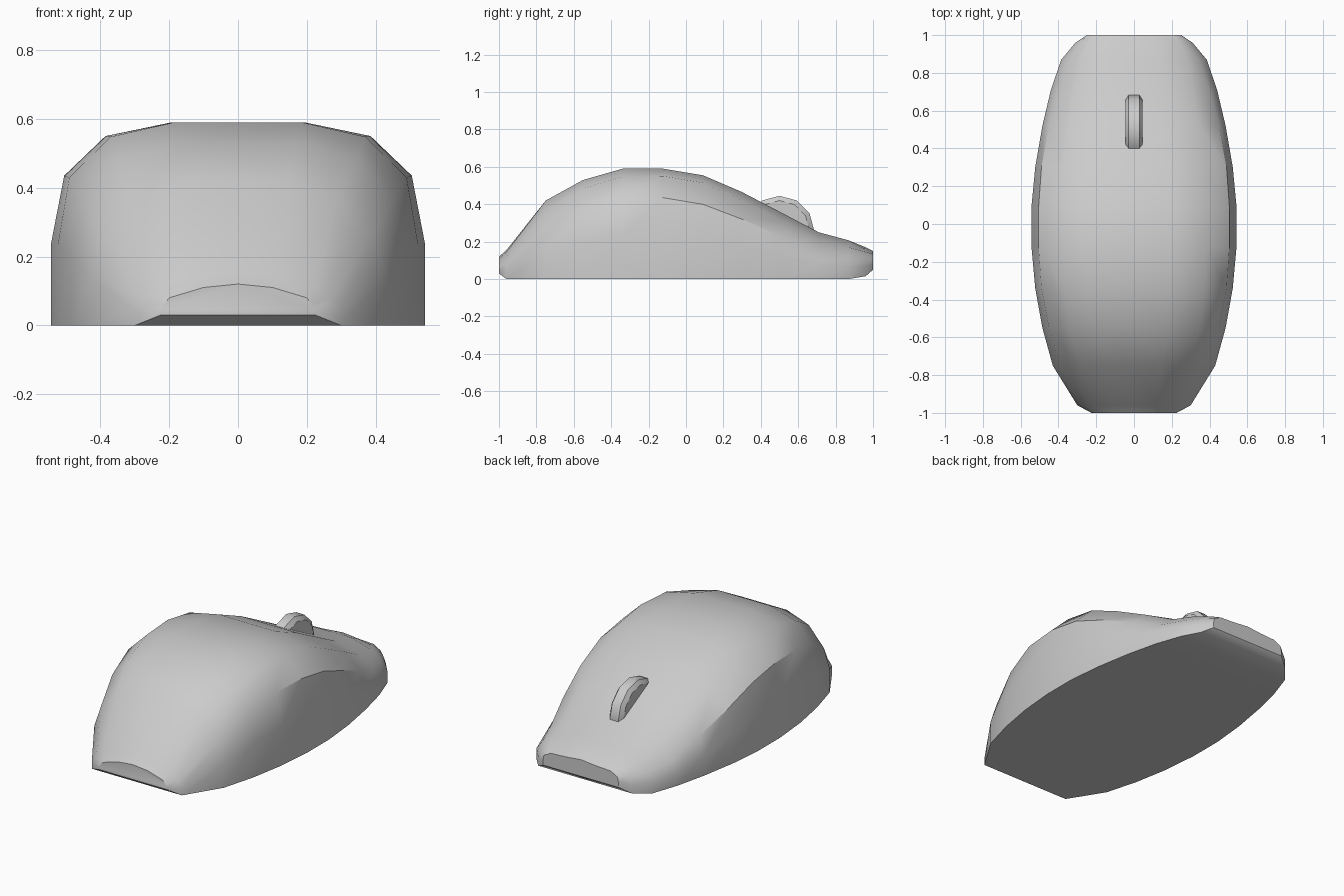
import bpy, bmesh, math

if "Cube" in bpy.data.objects:
    bpy.data.objects.remove(bpy.data.objects["Cube"], do_unlink=True)

# One plain grey for everything
grey = bpy.data.materials.new("light_grey")
grey.use_nodes = True
colour = (0.6, 0.6, 0.6, 1.0)
grey.diffuse_color = colour
grey.node_tree.nodes["Principled BSDF"].inputs["Base Color"].default_value = colour


def loft(name, rings, angle):
    """Skin closed rings of equal length, cap both ends, smooth below an angle."""
    bm = bmesh.new()
    loops = [[bm.verts.new(p) for p in ring] for ring in rings]
    n = len(loops[0])
    for a, b in zip(loops, loops[1:]):
        for i in range(n):
            j = (i + 1) % n
            bm.faces.new((a[i], a[j], b[j], b[i]))
    bm.faces.new(loops[0])
    bm.faces.new(loops[-1][::-1])
    bmesh.ops.recalc_face_normals(bm, faces=bm.faces[:])
    mesh = bpy.data.meshes.new(name)
    bm.to_mesh(mesh)
    bm.free()
    mesh.materials.append(grey)
    obj = bpy.data.objects.new(name, mesh)
    bpy.context.collection.objects.link(obj)
    bpy.ops.object.select_all(action="DESELECT")
    obj.select_set(True)
    bpy.context.view_layer.objects.active = obj
    bpy.ops.object.shade_smooth_by_angle(angle=math.radians(angle))
    return obj


# Shell sections: y, base z, half width, shoulder x, shoulder z, crown x, crown z, top z
sections = [
    (-1.00, 0.03, 0.225, 0.215, 0.06, 0.20, 0.08, 0.12),
    (-0.96, 0.00, 0.30, 0.27, 0.08, 0.225, 0.12, 0.155),
    (-0.75, 0.00, 0.43, 0.39, 0.26, 0.29, 0.37, 0.42),
    (-0.55, 0.00, 0.485, 0.45, 0.37, 0.345, 0.485, 0.53),
    (-0.34, 0.00, 0.523, 0.49, 0.43, 0.37, 0.548, 0.59),
    (-0.12, 0.00, 0.543, 0.505, 0.435, 0.385, 0.55, 0.59),
    (0.09, 0.00, 0.543, 0.505, 0.40, 0.385, 0.515, 0.555),
    (0.30, 0.00, 0.523, 0.49, 0.32, 0.375, 0.42, 0.465),
    (0.52, 0.00, 0.485, 0.45, 0.225, 0.345, 0.31, 0.35),
    (0.71, 0.00, 0.44, 0.40, 0.14, 0.31, 0.21, 0.25),
    (0.87, 0.00, 0.385, 0.345, 0.12, 0.28, 0.17, 0.207),
    (0.96, 0.015, 0.31, 0.29, 0.11, 0.24, 0.145, 0.17),
    (1.00, 0.05, 0.25, 0.245, 0.11, 0.20, 0.135, 0.15),
]


def shell_ring(y, zb, w, sx, sz, cx, cz, top):
    side_z = zb + 0.55 * (sz - zb)
    flat_z = top - (0.01 if abs(y) > 0.9 else 0.0)
    half = [(w, zb), (w, side_z), (sx, sz), (cx, cz), (cx * 0.5, flat_z)]
    left = [(x, y, z) for x, z in half]
    right = [(-x, y, z) for x, z in reversed(half)]
    return left + [(0, y, top)] + right


loft("mouse_shell", [shell_ring(*s) for s in sections], 33)


# Scroll wheel: chamfered twelve-sided disc sunk into the shell
def wheel_ring(x, radius):
    return [(x, 0.5 + radius * math.cos(math.tau * k / 12),
             0.26 + radius * math.sin(math.tau * k / 12)) for k in range(12)]


loft("scroll_wheel", [wheel_ring(-0.046, 0.16), wheel_ring(-0.028, 0.185),
                      wheel_ring(0.028, 0.185), wheel_ring(0.046, 0.16)], 33)
